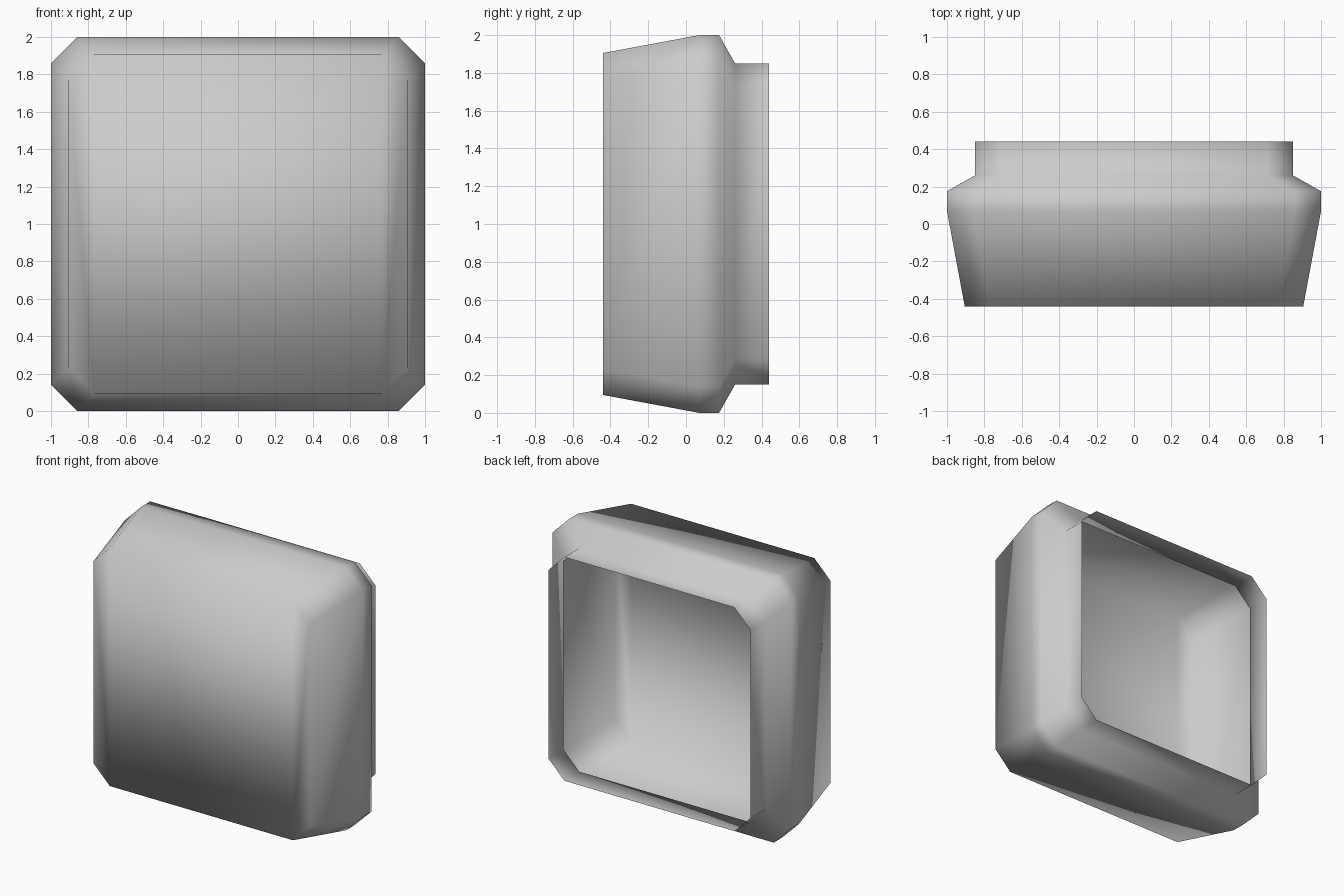
import bpy
import bmesh

cube = bpy.data.objects.get("Cube")
if cube:
    bpy.data.objects.remove(cube, do_unlink=True)

grey = bpy.data.materials.new("plain_grey")
grey.use_nodes = True
grey.diffuse_color = (0.6, 0.6, 0.6, 1)
grey.node_tree.nodes["Principled BSDF"].inputs["Base Color"].default_value = (0.6, 0.6, 0.6, 1)


def octagon(bm, y, half, flat):
    """Square ring with cut corners, standing upright around z = 1."""
    corners = [(-flat, -half), (flat, -half), (half, -flat), (half, flat),
               (flat, half), (-flat, half), (-half, flat), (-half, -flat)]
    return [bm.verts.new((x, y, 1 + z)) for x, z in corners]


# Profile from front to back: y, half width, half length of the flat sides
sections = [(-0.44, 0.905, 0.77), (0.07, 1.0, 0.86), (0.175, 1.0, 0.86),
            (0.26, 0.85, 0.715), (0.44, 0.85, 0.715)]

bm = bmesh.new()
rings = [octagon(bm, *s) for s in sections]

# Walls of the body, shoulder and neck; the neck stays open at the back
for front, back in zip(rings, rings[1:]):
    for i in range(8):
        j = (i + 1) % 8
        bm.faces.new((front[i], front[j], back[j], back[i]))

# Front panel: a middle field and a strip on each side
f = rings[0]
for loop in ((0, 1, 4, 5), (1, 2, 3, 4), (0, 5, 6, 7)):
    bm.faces.new([f[i] for i in loop])

bmesh.ops.recalc_face_normals(bm, faces=bm.faces)
front_panel = min(bm.faces, key=lambda face: face.calc_center_median().y)
if front_panel.normal.y > 0:
    bmesh.ops.reverse_faces(bm, faces=bm.faces)
for face in bm.faces:
    face.smooth = True

mesh = bpy.data.meshes.new("open_housing")
bm.to_mesh(mesh)
bm.free()
mesh.materials.append(grey)
housing = bpy.data.objects.new("open_housing", mesh)
bpy.context.collection.objects.link(housing)
